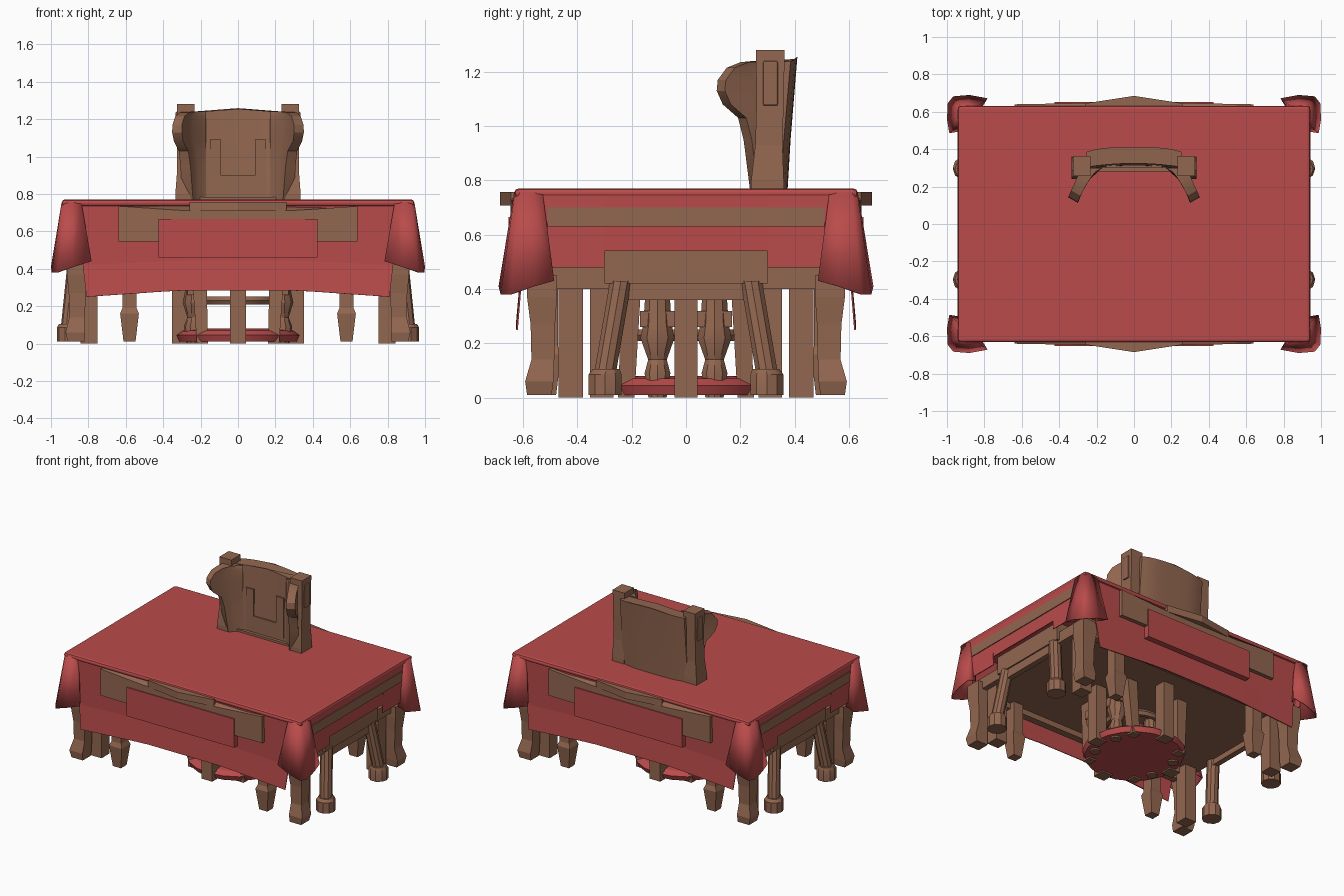
import bpy, bmesh, math

if "Cube" in bpy.data.objects:
    bpy.data.objects.remove(bpy.data.objects["Cube"])


def material(name, rgb):
    m = bpy.data.materials.new(name)
    m.diffuse_color = (*rgb, 1)
    m.use_nodes = True
    m.node_tree.nodes["Principled BSDF"].inputs["Base Color"].default_value = m.diffuse_color
    return m


RED = material("red cloth", (0.49, 0.07, 0.07))
WOOD = material("brown wood", (0.29, 0.135, 0.08))


def mesh(name, verts, faces, mat, smooth=False, thick=0):
    bm = bmesh.new()
    vs = [bm.verts.new(v) for v in verts]
    for f in faces:
        bm.faces.new([vs[i] for i in f])
    bmesh.ops.recalc_face_normals(bm, faces=bm.faces)
    me = bpy.data.meshes.new(name)
    bm.to_mesh(me)
    bm.free()
    ob = bpy.data.objects.new(name, me)
    bpy.context.collection.objects.link(ob)
    me.materials.append(mat)
    if thick:
        s = ob.modifiers.new("thickness", "SOLIDIFY")
        s.thickness, s.offset = thick, 0
    if smooth:
        bpy.context.view_layer.objects.active = ob
        ob.select_set(True)
        bpy.ops.object.shade_smooth_by_angle(angle=math.radians(30))
        ob.select_set(False)
    return ob


def loft(name, rings, mat, closed=True, **kw):
    """Skin a stack of equal rings; closed rings get end caps."""
    n = len(rings[0])
    verts = [p for r in rings for p in r]
    faces = [(k * n + i, k * n + (i + 1) % n, (k + 1) * n + (i + 1) % n, (k + 1) * n + i)
             for k in range(len(rings) - 1) for i in range(n if closed else n - 1)]
    if closed:
        faces += [tuple(range(n)), tuple(range(len(verts) - n, len(verts)))]
    return mesh(name, verts, faces, mat, **kw)


def rect(x0, x1, y0, y1, z):
    return [(x0, y0, z), (x1, y0, z), (x1, y1, z), (x0, y1, z)]


def box(name, x0, x1, y0, y1, z0, z1, mat, bevel=0):
    ob = loft(name, [rect(x0, x1, y0, y1, z0), rect(x0, x1, y0, y1, z1)], mat)
    if bevel:
        b = ob.modifiers.new("bevel", "BEVEL")
        b.width, b.segments = bevel, 2
    return ob


def post(name, stations, mat=WOOD):
    """Rectangular post from (x, y, z, half width x, half width y)."""
    return loft(name, [rect(x - a, x + a, y - b, y + b, z) for x, y, z, a, b in stations], mat)


def turned(name, stations, mat=WOOD, n=10):
    """Round post from (x, y, z, radius)."""
    return loft(name, [[(x + r * math.cos(2 * math.pi * i / n), y + r * math.sin(2 * math.pi * i / n), z)
                        for i in range(n)] for x, y, z, r in stations], mat, smooth=True)


def flip(pts, sx=1, sy=1):
    return [(x * sx, y * sy, z) for x, y, z in pts]


# Tablecloth top and the table frame below it
box("tablecloth_top", -0.942, 0.942, -0.632, 0.632, 0.735, 0.77, RED, 0.015)
box("table_frame", -0.88, 0.88, -0.56, 0.56, 0.40, 0.48, WOOD)
for sy in (-1, 1):
    box("long_table_rail", -0.8, 0.8, sy * 0.53 - 0.025, sy * 0.53 + 0.025, 0.36, 0.42, WOOD)

# Hanging front and back cloth panels with a creased, wavy hem
for sy in (-1, 1):
    rows = []
    for t, y, half in ((0, 0.617, 0.9), (0.66, 0.608, 0.83), (1, 0.622, 0.81)):
        row = []
        for i in range(13):
            u = i / 6 - 1
            hem = 0.25 + 0.035 * min(1, 1.6 * (1 - abs(u)))
            row.append((half * u, sy * y, 0.75 + (hem - 0.75) * t))
        rows.append(row)
    loft("long_cloth_panel", rows, RED, closed=False, thick=0.006)

# Short cloth panels at both ends, cut higher over the stools
for sx in (-1, 1):
    for y0, y1, low in ((-0.56, -0.3, 0.48), (-0.3, 0.3, 0.54), (0.3, 0.56, 0.48)):
        loft("short_cloth_panel", [[(sx * 0.936, y0, 0.75), (sx * 0.936, y1, 0.75)],
                                   [(sx * 0.932, y0, low), (sx * 0.932, y1, low)]],
             RED, closed=False, thick=0.006)

# Flared cloth corners
top = [(0.85, 0.59, 0.755), (0.84, 0.628, 0.755), (0.89, 0.63, 0.755), (0.925, 0.628, 0.755),
       (0.94, 0.61, 0.755), (0.94, 0.57, 0.755), (0.938, 0.53, 0.755), (0.90, 0.53, 0.755)]
hem = [(0.83, 0.60, 0.45), (0.785, 0.67, 0.44), (0.88, 0.687, 0.41), (0.965, 0.68, 0.38),
       (0.993, 0.645, 0.38), (0.997, 0.56, 0.41), (0.985, 0.487, 0.43), (0.92, 0.50, 0.45)]
for sx in (-1, 1):
    for sy in (-1, 1):
        loft("cloth_corner", [flip(top, sx, sy), flip(hem, sx, sy)], RED,
             closed=False, smooth=True, thick=0.006)

# Bench backs poking through the long sides
for sy in (-1, 1):
    ring = [(-0.64, 0.60), (-0.64, 0.64), (-0.3, 0.646), (0.3, 0.646), (0.64, 0.64), (0.64, 0.60)]
    sag = [0.735, 0.735, 0.712, 0.712, 0.735, 0.735]
    loft("bench_back", [[(x, sy * y, 0.545) for x, y in ring],
                        [(x, sy * y, z) for (x, y), z in zip(ring, sag)]], WOOD)
    cap = [(-0.26, 0.60), (-0.26, 0.645), (0, 0.685), (0.26, 0.645), (0.26, 0.60)]
    loft("bench_crest", [[(x, sy * y, z) for x, y in cap] for z in (0.708, 0.757)], WOOD)
    a, b = sorted((sy * 0.61, sy * 0.653))
    box("bench_cloth_plate", -0.425, 0.425, a, b, 0.46, 0.665, RED)

# Wooden bands and recessed side stool seats at the ends
for sx in (-1, 1):
    a, b = sorted((sx * 0.90, sx * 0.943))
    box("end_band", a, b, -0.51, 0.51, 0.63, 0.70, WOOD)
    a, b = sorted((sx * 0.62, sx * 0.90))
    box("side_stool_seat", a, b, -0.30, 0.30, 0.42, 0.545, WOOD)
    box("side_stool_rail", sx * 0.87 - 0.02, sx * 0.87 + 0.02, -0.24, 0.24, 0.36, 0.42, WOOD)

# Legs repeated in all four quarters
for sx in (-1, 1):
    for sy in (-1, 1):
        post("table_leg", [(sx * x, sy * y, z, w, w) for x, y, z, w in
                           ((0.865, 0.54, 0.01, 0.045), (0.87, 0.54, 0.06, 0.052), (0.86, 0.527, 0.14, 0.042),
                            (0.86, 0.527, 0.27, 0.045), (0.86, 0.53, 0.37, 0.055), (0.86, 0.53, 0.45, 0.055))])
        post("straight_bench_leg", [(sx * 0.797, sy * 0.425, z, 0.045, 0.045) for z in (0, 0.42)])
        post("tapered_bench_leg", [(sx * 0.58, sy * 0.51, z, w, w) for z, w in
                                   ((0.01, 0.032), (0.16, 0.05), (0.19, 0.038), (0.42, 0.038))])
        turned("side_stool_leg", [(sx * 0.905, sy * 0.298, 0.09, 0.042), (sx * 0.87, sy * 0.24, 0.43, 0.042)])
        turned("side_stool_foot", [(sx * 0.905, sy * 0.298, 0.01, 0.064), (sx * 0.905, sy * 0.298, 0.085, 0.064),
                                   (sx * 0.905, sy * 0.294, 0.105, 0.052)])
        # Legs of the central chair
        turned("chair_leg", [(sx * x, sy * 0.105, z, r) for x, z, r in
                             ((0.24, 0.0, 0.035), (0.24, 0.09, 0.05), (0.235, 0.14, 0.036), (0.23, 0.22, 0.066),
                              (0.23, 0.27, 0.055), (0.23, 0.41, 0.045))])
        post("chair_back_leg", [(sx * 0.19, sy * 0.22, 0, 0.03, 0.03), (sx * 0.21, sy * 0.2, 0.42, 0.04, 0.035)])

# Central pedestal: round red base, ring and four straight legs
turned("round_red_base", [(0, 0, 0.01, 0.32), (0, 0, 0.045, 0.335), (0, 0, 0.07, 0.30), (0, 0, 0.08, 0.2)], RED, 20)
bpy.ops.mesh.primitive_torus_add(location=(0, 0, 0.23), major_radius=0.19, minor_radius=0.025,
                                 major_segments=20, minor_segments=6)
bpy.context.object.name = "stretcher_ring"
bpy.context.object.data.materials.append(WOOD)
for x, y in ((0.31, 0), (-0.31, 0), (0, 0.31), (0, -0.31)):
    post("straight_leg", [(x, y, 0, 0.043, 0.043), (x, y, 0.42, 0.043, 0.043)])
for s in (-1, 1):
    box("chair_side_rail", s * 0.25 - 0.02, s * 0.25 + 0.02, -0.17, 0.17, 0.26, 0.32, WOOD)

# Chair back: curved panel leaning backwards
rings = []
N = 10
for z, lean in ((0.70, 0.0), (0.95, 0.015), (1.235, 0.04)):
    us = [i / (N / 2) - 1 for i in range(N + 1)]
    crest = 0.02 if z > 1.2 else 0
    front = [(0.255 * u, 0.288 + 0.02 * (1 - u * u) + lean * 0.4, z + crest * (1 - abs(u))) for u in us]
    back = [(0.255 * u, 0.345 + 0.025 * (1 - u ** 4) + lean, z + crest * (1.2 - abs(u))) for u in reversed(us)]
    rings.append(front + back)
loft("chair_back_panel", rings, WOOD, smooth=True)
box("chair_back_lower_rail", -0.26, 0.26, 0.28, 0.35, 0.71, 0.785, WOOD)
for s in (-1, 1):
    box("back_slat", s * 0.12 - 0.03, s * 0.12 + 0.03, 0.302, 0.33, 0.75, 1.09, WOOD)
box("back_lower_plate", -0.09, 0.09, 0.302, 0.33, 0.75, 0.90, WOOD)

# Posts with inset plates, and thick curved side wings
wing = [(0.262, 0.72), (0.235, 0.77), (0.212, 0.95), (0.192, 1.03), (0.135, 1.08),
        (0.113, 1.13), (0.117, 1.17), (0.15, 1.215), (0.20, 1.235), (0.25, 1.24)]
for s in (-1, 1):
    post("chair_back_post", [(s * 0.285, 0.30, 0.70, 0.05, 0.06), (s * 0.288, 0.30, 0.80, 0.047, 0.06),
                             (s * 0.28, 0.305, 0.93, 0.045, 0.05), (s * 0.28, 0.31, 1.1, 0.045, 0.05),
                             (s * 0.28, 0.31, 1.28, 0.047, 0.053)])
    a, b = sorted((s * 0.32, s * 0.334))
    box("post_side_plate", a, b, 0.284, 0.338, 1.075, 1.24, WOOD, 0.006)
    # Wing rows run from the post to the front edge, one ring per height
    rings = []
    for y, z in wing:
        ring = []
        for t in (0, 0.35, 0.7, 1):
            yy = 0.30 + (y - 0.30) * t
            ring.append((s * (0.268 + 0.45 * (0.30 - yy)), yy + 0.03 * t, z))
        for t in (1, 0.7, 0.35, 0):
            yy = 0.30 + (y - 0.30) * t
            ring.append((s * (0.17 + 0.13 * min(1, (0.30 - yy) / 0.18) ** 0.6), yy, z))
        rings.append(ring)
    loft("chair_wing", rings, WOOD, smooth=True)
